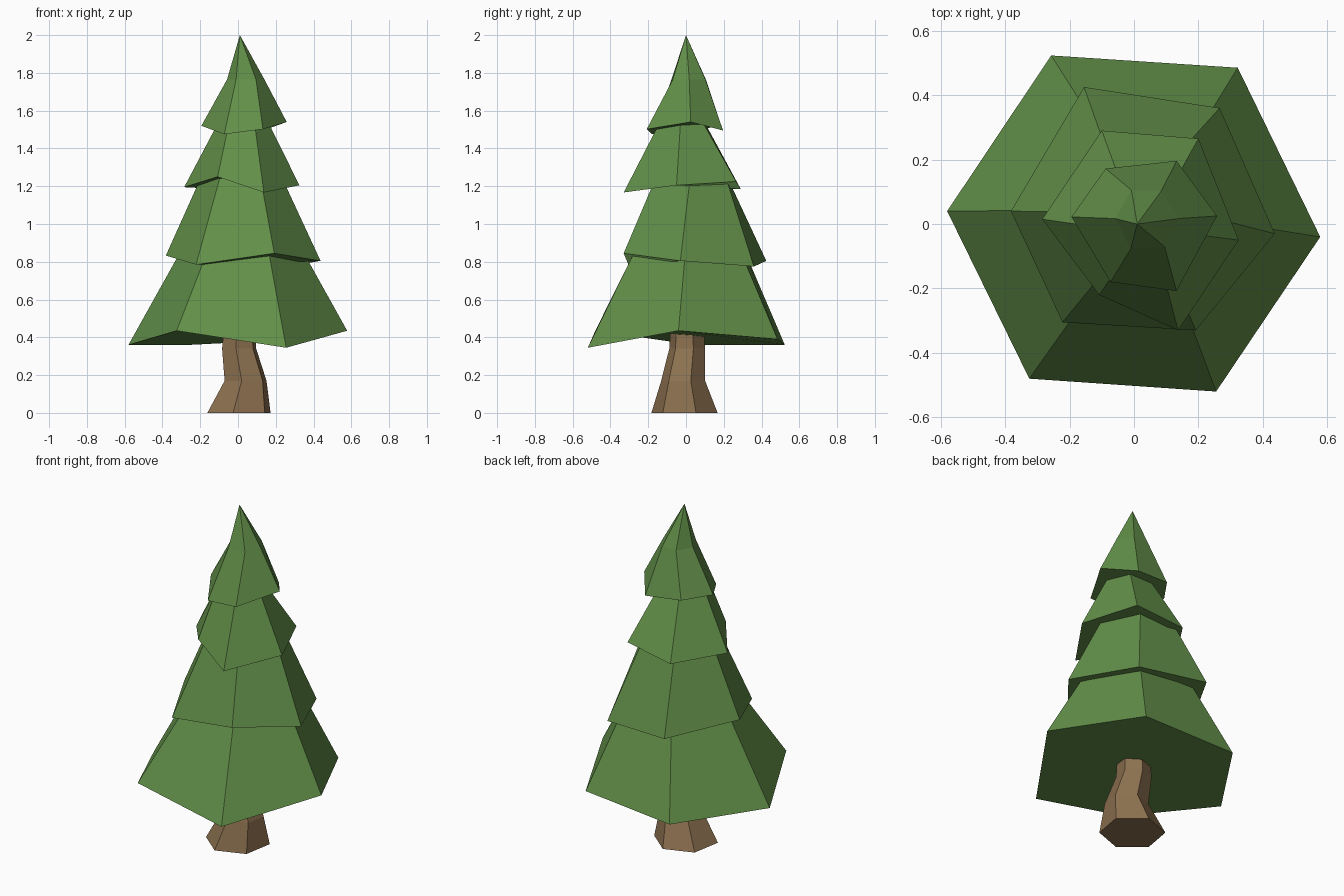
import bpy, bmesh, math


def material(name, rgb):
    m = bpy.data.materials.new(name)
    m.diffuse_color = (*rgb, 1.0)
    return m


green = material("pine green", (0.122, 0.275, 0.066))
brown = material("bark brown", (0.266, 0.165, 0.080))


def hexagon(cx, cy, z, r, turn):
    """Six points, counter-clockwise, starting near +x."""
    return [(cx + r * math.cos(math.radians(turn + 60 * i)),
             cy + r * math.sin(math.radians(turn + 60 * i)), z) for i in range(6)]


def loft(name, rings, mat, tip=None):
    """Flat-shaded solid through six-sided rings, closed by a cap or a tip."""
    bm = bmesh.new()
    loops = [[bm.verts.new(p) for p in ring] for ring in rings]
    for a, b in zip(loops, loops[1:]):
        for i in range(6):
            j = (i + 1) % 6
            bm.faces.new((a[i], a[j], b[j], b[i]))
    bm.faces.new(loops[0][::-1])
    if tip:
        t = bm.verts.new(tip)
        for i in range(6):
            bm.faces.new((loops[-1][i], loops[-1][(i + 1) % 6], t))
    else:
        bm.faces.new(loops[-1])
    bmesh.ops.recalc_face_normals(bm, faces=bm.faces[:])
    mesh = bpy.data.meshes.new(name)
    bm.to_mesh(mesh)
    bm.free()
    mesh.materials.append(mat)
    obj = bpy.data.objects.new(name, mesh)
    bpy.context.collection.objects.link(obj)


# Crooked trunk, flared at the foot
loft("trunk", [
    hexagon(0.005, -0.008, 0.0, 0.178, 20),
    hexagon(0.040, -0.015, 0.17, 0.118, 20),
    hexagon(0.006, 0.006, 0.34, 0.096, 20),
    hexagon(0.010, 0.006, 0.50, 0.085, 20),
], brown)

# Skirts of branches, each with an uneven drooping rim
rim = [(0.578, -0.04, 0.435), (0.322, 0.485, 0.39), (-0.257, 0.523, 0.36),
       (-0.58, 0.04, 0.36), (-0.325, -0.48, 0.435), (0.255, -0.52, 0.345)]
loft("lowest_branches", [rim, hexagon(0.02, 0.02, 0.86, 0.322, -4)], green)

rim = [(0.437, -0.03, 0.805), (0.266, 0.36, 0.775), (-0.155, 0.425, 0.805),
       (-0.382, 0.04, 0.833), (-0.222, -0.305, 0.785), (0.192, -0.33, 0.845)]
loft("lower_branches", [rim, hexagon(0.018, 0.03, 1.25, 0.213, -2)], green)

rim = [(0.325, -0.05, 1.205), (0.20, 0.265, 1.225), (-0.10, 0.29, 1.185),
       (-0.285, 0.015, 1.195), (-0.108, -0.22, 1.25), (0.137, -0.33, 1.167)]
loft("upper_branches", [rim, hexagon(0.028, -0.02, 1.53, 0.137, -4)], green)

# Pointed crown, steeper above its middle ring
rim = [(0.258, 0.025, 1.54), (0.132, 0.196, 1.495), (-0.088, 0.172, 1.515),
       (-0.194, 0.022, 1.52), (-0.073, -0.18, 1.475), (0.132, -0.208, 1.502)]
mid = [(0.14, 0.017, 1.765), (0.085, 0.103, 1.765), (-0.008, 0.105, 1.765),
       (-0.058, 0.017, 1.765), (-0.01, -0.077, 1.765), (0.095, -0.07, 1.765)]
loft("crown", [rim, mid], green, tip=(0.01, 0.0, 2.0))
